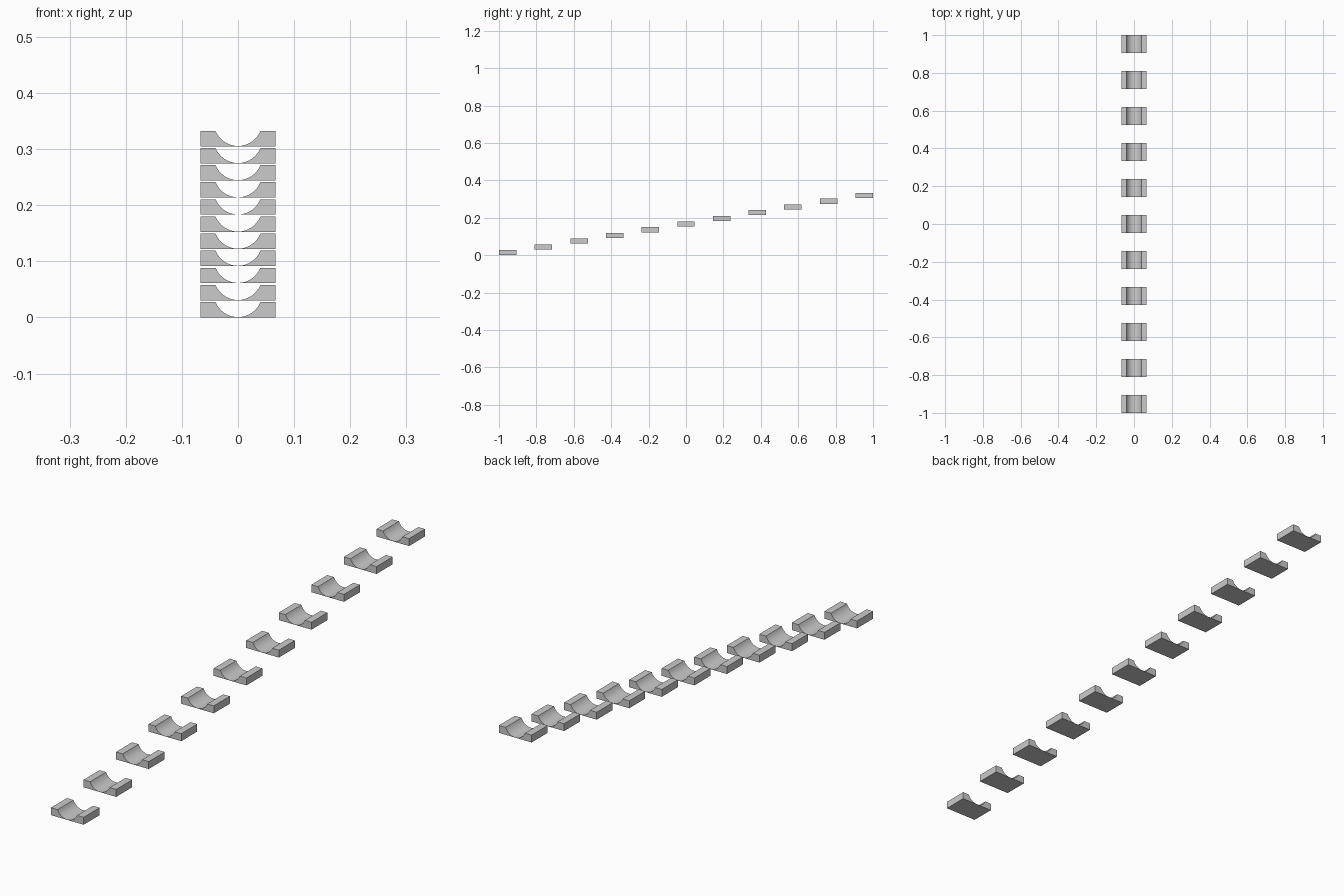
import bpy, bmesh, math

if "Cube" in bpy.data.objects:
    bpy.data.objects.remove(bpy.data.objects["Cube"])

COUNT = 11
HALF_W, DEPTH, HEIGHT = 0.067, 0.0935, 0.0275
GROOVE_HALF, FLOOR = 0.04, 0.0005   # half width of groove mouth, thickness under it
RISE = 0.0305
SEGMENTS = 16

# Groove arc through both mouth edges and the thin floor
drop = HEIGHT - FLOOR
radius = (GROOVE_HALF ** 2 + drop ** 2) / (2 * drop)
half_angle = math.atan2(GROOVE_HALF, radius - drop)
arc = []
for i in range(SEGMENTS + 1):
    a = half_angle * (1 - 2 * i / SEGMENTS)
    arc.append((radius * math.sin(a), FLOOR + radius * (1 - math.cos(a))))

# Front profile: flat base, square shoulders, round groove
profile = [(-HALF_W, 0), (HALF_W, 0), (HALF_W, HEIGHT)] + arc + [(-HALF_W, HEIGHT)]

# Extrude the profile along y
bm = bmesh.new()
face = bm.faces.new([bm.verts.new((x, -DEPTH / 2, z)) for x, z in profile])
res = bmesh.ops.extrude_face_region(bm, geom=[face])
bmesh.ops.translate(bm, vec=(0, DEPTH, 0),
                    verts=[v for v in res["geom"] if isinstance(v, bmesh.types.BMVert)])
bmesh.ops.recalc_face_normals(bm, faces=bm.faces[:])

# Smooth groove, sharp corners
for f in bm.faces:
    f.smooth = True
for e in bm.edges:
    e.smooth = e.calc_face_angle(0) < math.radians(30)
mesh = bpy.data.meshes.new("grooved_block")
bm.to_mesh(mesh)
bm.free()

# Rising row of identical blocks
pitch = (2 - DEPTH) / (COUNT - 1)
for i in range(COUNT):
    block = bpy.data.objects.new(f"grooved_block_{i + 1}", mesh)
    block.location = (0, -1 + DEPTH / 2 + i * pitch, i * RISE)
    bpy.context.collection.objects.link(block)
